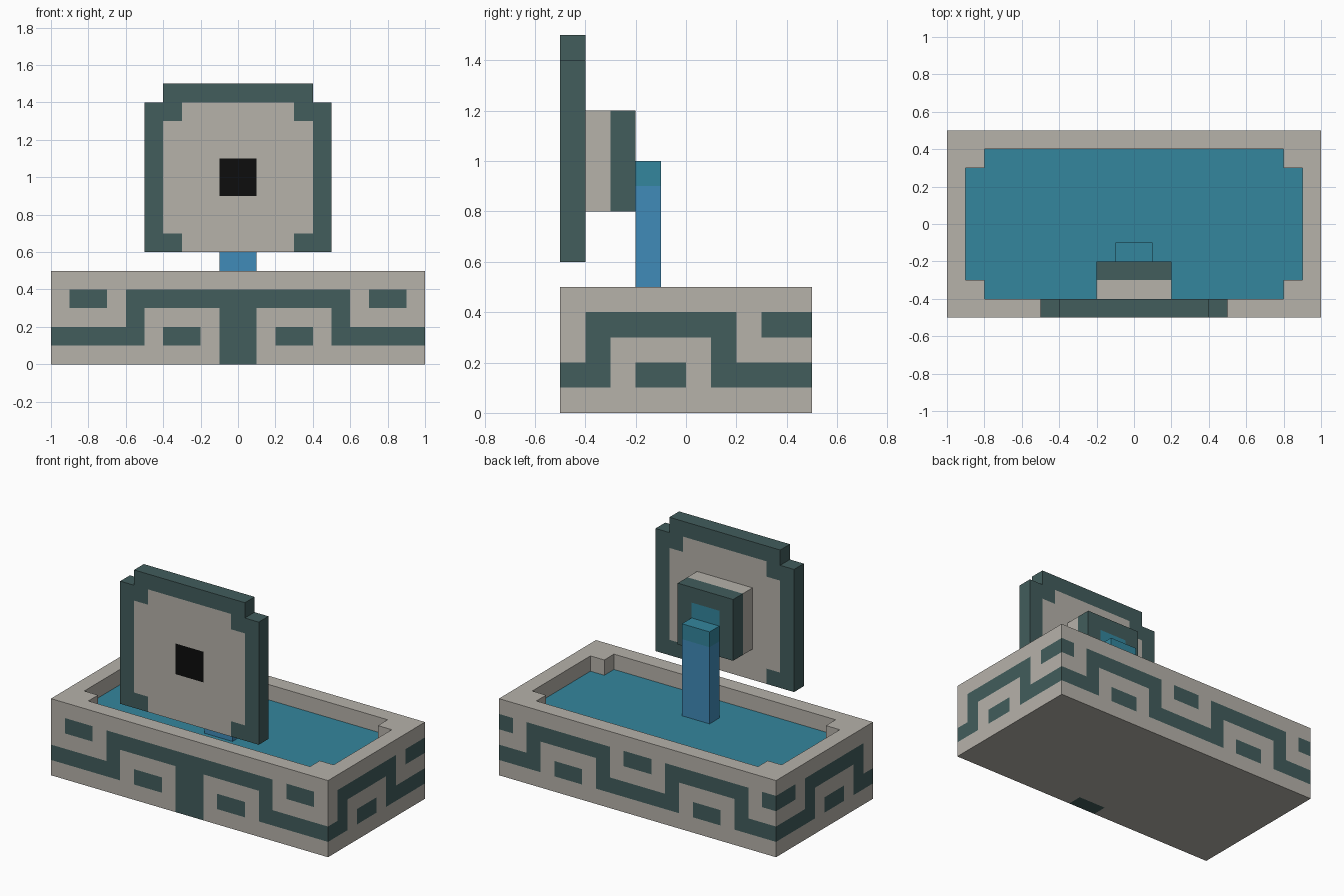
import bpy
import bmesh
from mathutils import Vector

if "Cube" in bpy.data.objects:
    bpy.data.objects.remove(bpy.data.objects["Cube"])

U = 0.1  # one block


def material(name, rgb):
    m = bpy.data.materials.new(name)
    m.diffuse_color = (*rgb, 1.0)
    m.use_nodes = True
    m.node_tree.nodes["Principled BSDF"].inputs["Base Color"].default_value = m.diffuse_color
    return m


MATS = [
    material("pale stone", (0.468, 0.445, 0.402)),
    material("dark green stone", (0.054, 0.109, 0.107)),
    material("pool water", (0.034, 0.238, 0.337)),
    material("falling water", (0.051, 0.258, 0.479)),
    material("black", (0.004, 0.004, 0.004)),
]
STONE, DARK, POOL, FALL, BLACK = range(5)

# outward direction -> the four block corners of that side, counter-clockwise
SIDES = {
    (1, 0, 0): ((1, 0, 0), (1, 1, 0), (1, 1, 1), (1, 0, 1)),
    (-1, 0, 0): ((0, 0, 0), (0, 0, 1), (0, 1, 1), (0, 1, 0)),
    (0, 1, 0): ((0, 1, 0), (0, 1, 1), (1, 1, 1), (1, 1, 0)),
    (0, -1, 0): ((0, 0, 0), (1, 0, 0), (1, 0, 1), (0, 0, 1)),
    (0, 0, 1): ((0, 0, 1), (1, 0, 1), (1, 1, 1), (0, 1, 1)),
    (0, 0, -1): ((0, 0, 0), (0, 1, 0), (1, 1, 0), (1, 0, 0)),
}


def block_part(name, xs, ys, zs, rule):
    """Shell of unit blocks; rule(x, y, z) gives the colour, or None for no block."""
    blocks = {}
    for x in range(*xs):
        for y in range(*ys):
            for z in range(*zs):
                colour = rule(x, y, z)
                if colour is not None:
                    blocks[(x, y, z)] = colour
    bm = bmesh.new()
    verts = {}
    for cell, colour in blocks.items():
        for direction, corners in SIDES.items():
            if tuple(a + b for a, b in zip(cell, direction)) in blocks:
                continue
            loop = []
            for c in corners:
                key = tuple(a + b for a, b in zip(cell, c))
                if key not in verts:
                    verts[key] = bm.verts.new(Vector(key) * U)
                loop.append(verts[key])
            bm.faces.new(loop).material_index = colour
    mesh = bpy.data.meshes.new(name)
    bm.to_mesh(mesh)
    bm.free()
    for m in MATS:
        mesh.materials.append(m)
    obj = bpy.data.objects.new(name, mesh)
    bpy.context.collection.objects.link(obj)
    return obj


def half(x):
    """Block number counted outwards from the middle, same on both sides."""
    return x if x >= 0 else -1 - x


# Meander bands, lowest row first; front and back run from the middle outwards,
# the short sides run from front to back
FRONT = ("#.........", "#.##.#####", "#....#....", "######.##.")
BACK = ("..........", "###.##.###", "..#....#..", "#.######.#")
SIDE = ("..........", "##.##.####", ".#....#...", ".######.##")


def in_basin(x, y):
    a, b = half(x), half(y)
    return a < 9 and b < 4 and not (a == 8 and b == 3)


def trough_rule(x, y, z):
    if z > 0 and in_basin(x, y):
        return None
    if z > 3:
        return STONE
    a = half(x)
    inlaid = ((y == -5 and FRONT[z][a] == "#")
              or (y == 4 and BACK[z][a] == "#")
              or (a == 9 and SIDE[z][y + 5] == "#"))
    return DARK if inlaid else STONE


def plate_rule(x, y, z):
    a = half(x)
    if a == 4 and z == 14:
        return None
    if a < 1 and z in (9, 10):
        return BLACK
    if a == 4 or z == 14 or (a == 3 and z in (6, 13)):
        return DARK
    return STONE


def spout_rule(x, y, z):
    if half(x) < 1 and z in (9, 10):
        return POOL
    return STONE if y == -4 else DARK


# Trough with inlaid meander, and the water filling it
block_part("trough", (-10, 10), (-5, 5), (0, 5), trough_rule)
block_part("pool_water", (-9, 9), (-4, 4), (1, 4),
           lambda x, y, z: POOL if in_basin(x, y) else None)

# Round plate with a dark rim, and the spout behind it
block_part("plate", (-5, 5), (-5, -4), (6, 15), plate_rule)
block_part("spout", (-2, 2), (-4, -2), (8, 12), spout_rule)

# Stream falling from the spout into the pool
block_part("stream", (-1, 1), (-2, -1), (4, 10),
           lambda x, y, z: POOL if z == 9 else FALL)
